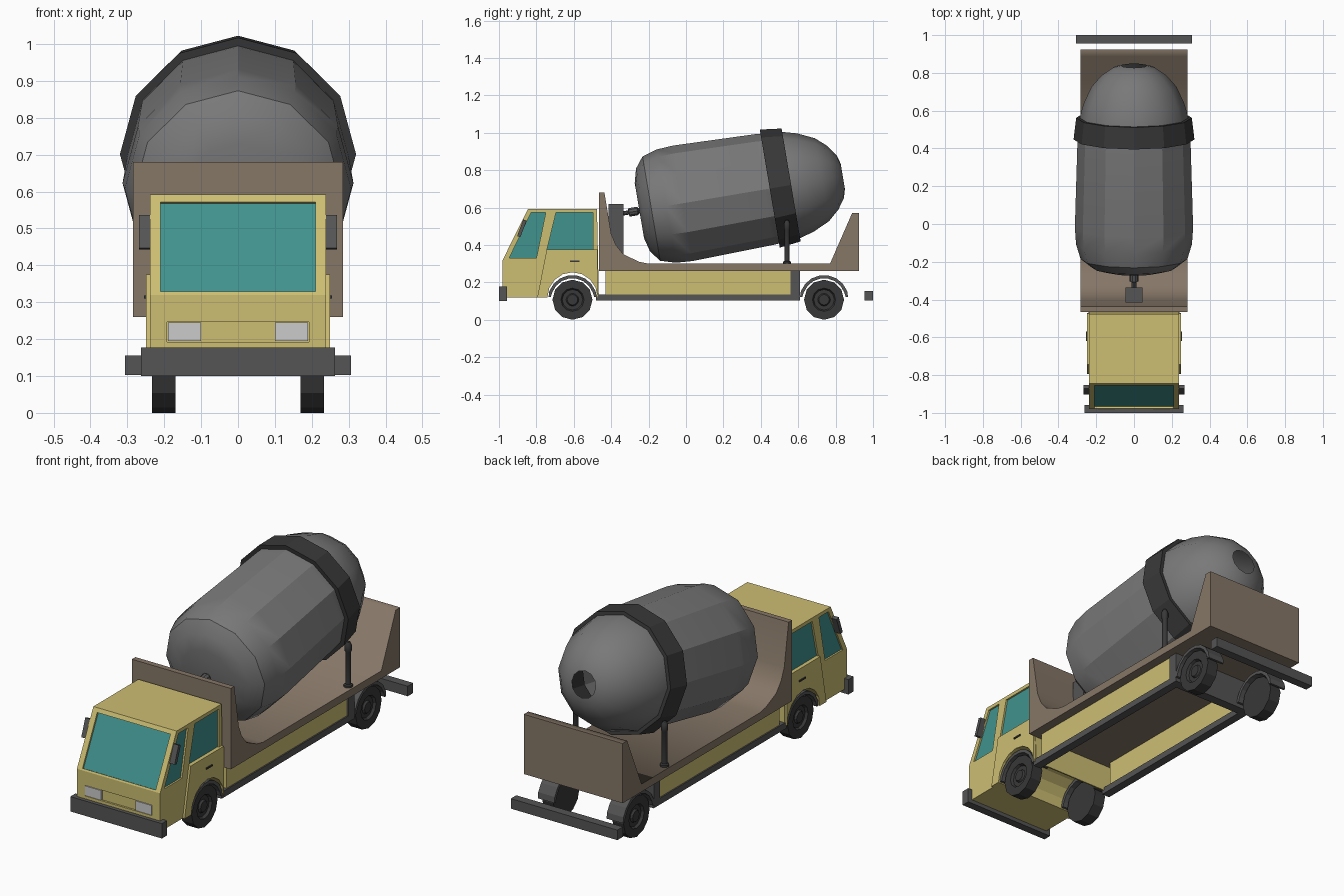
import bpy, bmesh
from math import sin, cos, pi, radians
from mathutils import Matrix, Vector

if "Cube" in bpy.data.objects:
    bpy.data.objects.remove(bpy.data.objects["Cube"])


def material(name, rgb):
    m = bpy.data.materials.new(name)
    m.diffuse_color = (*rgb, 1)
    m.use_nodes = True
    m.node_tree.nodes["Principled BSDF"].inputs["Base Color"].default_value = m.diffuse_color
    return m


YELLOW = material("yellow_paint", (0.61, 0.515, 0.171))
BROWN = material("brown_bed", (0.238, 0.184, 0.136))
TEAL = material("teal_glass", (0.05, 0.287, 0.27))
DARK = material("dark_metal", (0.089, 0.089, 0.09))
BLACK = material("black_rubber", (0.04, 0.04, 0.04))
DRUM = material("drum_grey", (0.19, 0.19, 0.19))
LAMP = material("lamp_grey", (0.64, 0.64, 0.64))


def finish(name, bm, mat, mirror=False, smooth=None):
    bmesh.ops.recalc_face_normals(bm, faces=bm.faces)
    me = bpy.data.meshes.new(name)
    bm.to_mesh(me)
    bm.free()
    ob = bpy.data.objects.new(name, me)
    bpy.context.collection.objects.link(ob)
    if mat:
        me.materials.append(mat)
    if smooth:
        bpy.ops.object.select_all(action='DESELECT')
        ob.select_set(True)
        bpy.context.view_layer.objects.active = ob
        bpy.ops.object.shade_smooth_by_angle(angle=radians(smooth))
    if mirror:
        ob.modifiers.new("mirror", 'MIRROR')
    return ob


def prism(name, pts, x0, x1, mat, mirror=False, smooth=None):
    """Extrude a (y, z) outline from x0 to x1."""
    bm = bmesh.new()
    f = bm.faces.new([bm.verts.new((x0, y, z)) for y, z in pts])
    r = bmesh.ops.extrude_face_region(bm, geom=[f])
    vs = [g for g in r["geom"] if isinstance(g, bmesh.types.BMVert)]
    bmesh.ops.translate(bm, vec=(x1 - x0, 0, 0), verts=vs)
    return finish(name, bm, mat, mirror, smooth)


def box(name, x, y, z, mat, mirror=False):
    pts = [(y[0], z[0]), (y[1], z[0]), (y[1], z[1]), (y[0], z[1])]
    return prism(name, pts, x[0], x[1], mat, mirror)


def lathe(name, prof, n, matrix, mat, mirror=False, smooth=None, closed=False):
    """Revolve a (height, radius) profile around local z."""
    bm = bmesh.new()
    rings = [[bm.verts.new((r * cos(2 * pi * i / n), r * sin(2 * pi * i / n), t))
              for i in range(n)] for t, r in prof]
    pairs = list(zip(rings, rings[1:])) + ([(rings[-1], rings[0])] if closed else [])
    for a, b in pairs:
        for i in range(n):
            j = (i + 1) % n
            bm.faces.new((a[i], a[j], b[j], b[i]))
    bmesh.ops.remove_doubles(bm, verts=bm.verts, dist=1e-5)
    bmesh.ops.transform(bm, matrix=matrix, verts=bm.verts)
    return finish(name, bm, mat, mirror, smooth)


def arc(cy, cz, r, a0, a1, n):
    return [(cy + r * cos(radians(a0 + (a1 - a0) * i / n)),
             cz + r * sin(radians(a0 + (a1 - a0) * i / n))) for i in range(n + 1)]


FRONT, REAR, AXLE = -0.607, 0.738, 0.107

# Cab body with a wheel arch running through it
arch = arc(FRONT, 0.12, 0.134, 180, 0, 8)
cab = prism("cab", [(-0.98, 0.12)] + arch +
            [(-0.466, 0.12), (-0.476, 0.592), (-0.845, 0.592), (-0.98, 0.32)],
            -0.239, 0.239, YELLOW)
prism("door_panel", [(-0.795, 0.12)] + arch +
      [(-0.47, 0.12), (-0.474, 0.375), (-0.745, 0.375)], 0.23, 0.25, YELLOW, True)
box("door_handle", (0.248, 0.255), (-0.62, -0.57), (0.31, 0.318), BLACK, True)


def cut(cutter):
    cutter.hide_render = True
    cutter.display_type = 'WIRE'
    m = cab.modifiers.new(cutter.name, 'BOOLEAN')
    m.operation, m.solver, m.object = 'DIFFERENCE', 'EXACT', cutter


# Recessed side windows
windows = {
    "front_side_window": [(-0.945, 0.33), (-0.80, 0.33), (-0.75, 0.573), (-0.828, 0.573)],
    "rear_side_window": [(-0.743, 0.375), (-0.497, 0.375), (-0.497, 0.573), (-0.695, 0.573)],
}
for name, pts in windows.items():
    cut(prism(name + "_cutter", pts, 0.228, 0.30, None, True))
    prism(name, pts, 0.215, 0.230, TEAL, True)

# Recessed windscreen along the sloping front
out = Vector((-0.896, 0.445))
low, high = Vector((-0.976, 0.329)), Vector((-0.855, 0.572))


def slab(d0, d1):
    return [tuple(p) for p in (low + out * d0, high + out * d0, high + out * d1, low + out * d1)]


cut(prism("windscreen_cutter", slab(-0.012, 0.04), -0.21, 0.21, None))
prism("windscreen", slab(-0.02, -0.010), -0.21, 0.21, TEAL)

# Grille recess, headlights, mirrors and bumpers
cut(box("grille_cutter", (-0.192, 0.192), (-1.0, -0.97), (0.192, 0.247), None))
box("headlight", (0.10, 0.19), (-0.982, -0.965), (0.195, 0.245), LAMP, True)
prism("side_mirror", [(-0.903, 0.447), (-0.885, 0.443), (-0.852, 0.53), (-0.87, 0.536)],
      0.235, 0.268, DARK, True)
box("front_bumper", (-0.263, 0.263), (-1.0, -0.957), (0.10, 0.177), DARK)
box("rear_bumper", (-0.306, 0.306), (0.955, 1.0), (0.103, 0.155), DARK)

# Wheels and fenders
wheel = [(0.170, 0), (0.170, 0.107), (0.233, 0.107),
         (0.233, 0.062), (0.220, 0.055), (0.220, 0.034), (0.230, 0.028), (0.230, 0)]
for name, y in (("front", FRONT), ("rear", REAR)):
    m = Matrix.Translation((0, y, AXLE)) @ Matrix.Rotation(pi / 2, 4, 'Y')
    lathe(name + "_wheel", wheel, 12, m, BLACK, True)
    outer = arc(y, AXLE, 0.132, 160, 20, 7)
    inner = arc(y, AXLE, 0.115, 20, 160, 7)
    k = 0.128
    prism(name + "_fender", [(y - k, 0.122)] + outer + [(y + k, 0.122), (y + k - 0.012, 0.122)]
          + inner + [(y - k + 0.012, 0.122)], 0.15, 0.245, DARK, True)

# Chassis side panels, rails and rear cross plate
box("side_panel", (0.205, 0.235), (-0.43, 0.565), (0.13, 0.265), YELLOW, True)
box("chassis_rail", (0.198, 0.242), (-0.48, 0.58), (0.102, 0.135), DARK, True)
box("chassis_cross_plate", (-0.242, 0.242), (0.56, 0.61), (0.102, 0.262), DARK)

# Bed with raised, curved ends
prism("bed", [(-0.465, 0.26), (0.925, 0.26), (0.925, 0.57), (0.888, 0.57), (0.77, 0.30),
              (-0.20, 0.30), (-0.25, 0.31), (-0.335, 0.35), (-0.375, 0.40), (-0.40, 0.46),
              (-0.436, 0.68), (-0.465, 0.68)], -0.284, 0.284, BROWN, smooth=70)

# Tilted mixing drum, hollow, with its open mouth at the back
tilt = Matrix.Translation((0, 0.505, 0.711)) @ Matrix.Rotation(radians(-80.4), 4, 'X')
lathe("drum", [(-0.765, 0), (-0.765, 0.15), (-0.745, 0.225), (-0.70, 0.283), (-0.62, 0.307),
               (-0.53, 0.313), (-0.09, 0.300), (0.05, 0.290), (0.134, 0.267), (0.225, 0.225),
               (0.285, 0.172), (0.325, 0.115), (0.338, 0.068)],
      12, tilt, DRUM, smooth=29)
lathe("drum_band", [(-0.058, 0.29), (-0.058, 0.32), (0.058, 0.306), (0.058, 0.276)],
      12, tilt, BLACK, closed=True)

# Drum drive: motor box, shaft and coupling
box("drive_box", (-0.045, 0.045), (-0.415, -0.335), (0.30, 0.618), DARK)
lathe("drive_shaft", [(-0.86, 0), (-0.86, 0.012), (-0.825, 0.012), (-0.82, 0.024),
                      (-0.775, 0.024), (-0.77, 0.016), (-0.75, 0.016), (-0.75, 0)],
      10, tilt, DARK)

# Posts holding the band
lathe("band_post", [(0.295, 0), (0.295, 0.022), (0.310, 0.022), (0.314, 0.014), (0.48, 0.014),
                    (0.485, 0.017), (0.515, 0.017), (0.532, 0.009), (0.534, 0)],
      10, Matrix.Translation((0.255, 0.54, 0)), BLACK, True, smooth=40)
